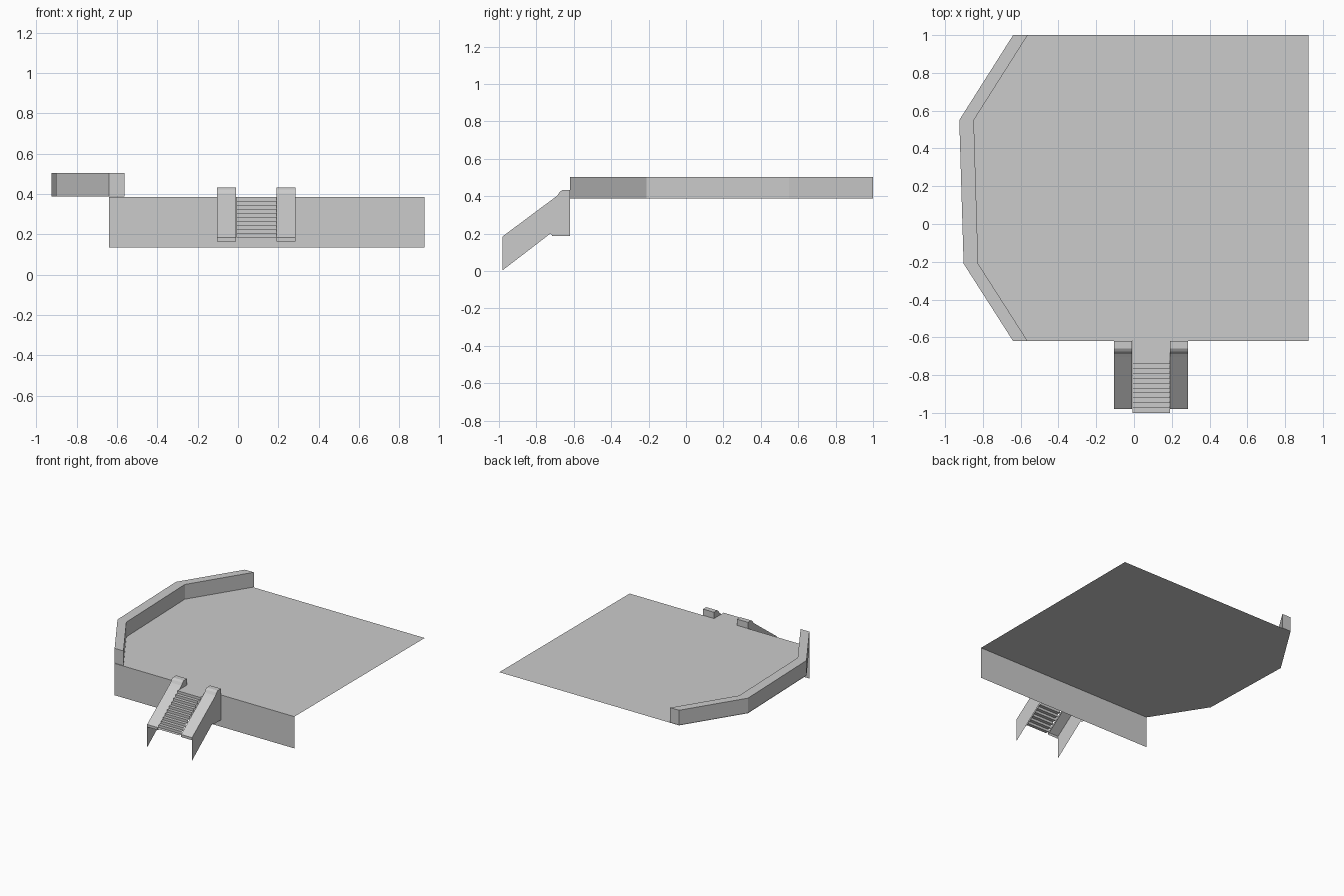
import bpy

if "Cube" in bpy.data.objects:
    bpy.data.objects.remove(bpy.data.objects["Cube"])

stone = bpy.data.materials.new("grey stone")
stone.diffuse_color = (0.6, 0.6, 0.6, 1)
stone.use_nodes = True
stone.node_tree.nodes["Principled BSDF"].inputs["Base Color"].default_value = stone.diffuse_color


def add_mesh(name, verts, faces):
    mesh = bpy.data.meshes.new(name)
    mesh.from_pydata(verts, [], faces)
    mesh.materials.append(stone)
    mesh.update()
    obj = bpy.data.objects.new(name, mesh)
    bpy.context.collection.objects.link(obj)
    return obj


def ribbon(name, profile, x0, x1):
    """Sheet swept along x from a (y, z) profile running front to back."""
    verts = [(x, y, z) for y, z in profile for x in (x0, x1)]
    faces = [(2*i, 2*i + 1, 2*i + 3, 2*i + 2) for i in range(len(profile) - 1)]
    return add_mesh(name, verts, faces)


def side_sheet(name, profile, x, facing_right):
    """Flat upright sheet at x, outlined by a (y, z) profile."""
    order = list(range(len(profile)))
    if not facing_right:
        order.reverse()
    return add_mesh(name, [(x, y, z) for y, z in profile], [order])


FLOOR, WALL_LOW, PARAPET_TOP = 0.384, 0.134, 0.503
RIGHT, FRONT, BACK = 0.925, -0.62, 1.0
outer = [(-0.64, BACK), (-0.925, 0.55), (-0.902, -0.21), (-0.64, FRONT)]
inner = [(x + 0.077, y) for x, y in outer]

# Terrace floor
floor_outline = outer + [(RIGHT, FRONT), (RIGHT, BACK)]
add_mesh("terrace_floor", [(x, y, FLOOR) for x, y in floor_outline],
         [tuple(range(6))])

# Front retaining wall
ribbon("front_wall", [(FRONT, WALL_LOW), (FRONT, FLOOR)], -0.64, RIGHT)

# Parapet: closed band along the angled left edge
verts = []
for (ox, oy), (ix, iy) in zip(outer, inner):
    verts += [(ox, oy, FLOOR + 0.003), (ix, iy, FLOOR + 0.003),
              (ix, iy, PARAPET_TOP), (ox, oy, PARAPET_TOP)]
faces = [(0, 3, 2, 1), (12, 13, 14, 15)]
for s in range(3):
    for k in range(4):
        a, b = 4*s + k, 4*s + (k + 1) % 4
        faces.append((a, b, b + 4, a + 4))
add_mesh("parapet", verts, faces)

# Staircase: open folded sheet of treads and risers, ending in a landing
STEPS, FIRST_Z = 10, 0.185
run, rise = 0.026, (FLOOR - FIRST_Z) / STEPS
stairs = [(-1.0, FIRST_Z)]
for i in range(1, STEPS + 1):
    y = -1.0 + run * i
    stairs += [(y, FIRST_Z + rise * (i - 1)), (y, FIRST_Z + rise * i)]
stairs.append((FRONT, FLOOR))
ribbon("stairs", stairs, -0.008, 0.19)

# Cheek walls: sloping coping, deep outer sheet and shallow inner sheet
coping = [(-0.98, 0.185), (-0.705, 0.39), (-0.688, 0.403),
          (-0.675, 0.423), (-0.66, 0.433), (FRONT, 0.433)]
outer_side = [(-0.98, 0.004), (-0.725, 0.2), (-0.715, 0.188),
              (FRONT, 0.188)] + coping[::-1]
inner_side = [(-0.98, 0.165), (-0.705, 0.37), (FRONT, 0.37)] + coping[::-1]
for side, x_out, x_in in (("left", -0.105, -0.01), ("right", 0.286, 0.191)):
    strip = [(-0.98, 0.165)] + coping + [(FRONT, FLOOR)]
    ribbon(side + "_cheek_coping", strip, min(x_out, x_in), max(x_out, x_in))
    side_sheet(side + "_cheek_outer", outer_side, x_out, side == "right")
    side_sheet(side + "_cheek_inner", inner_side, x_in, side == "left")
